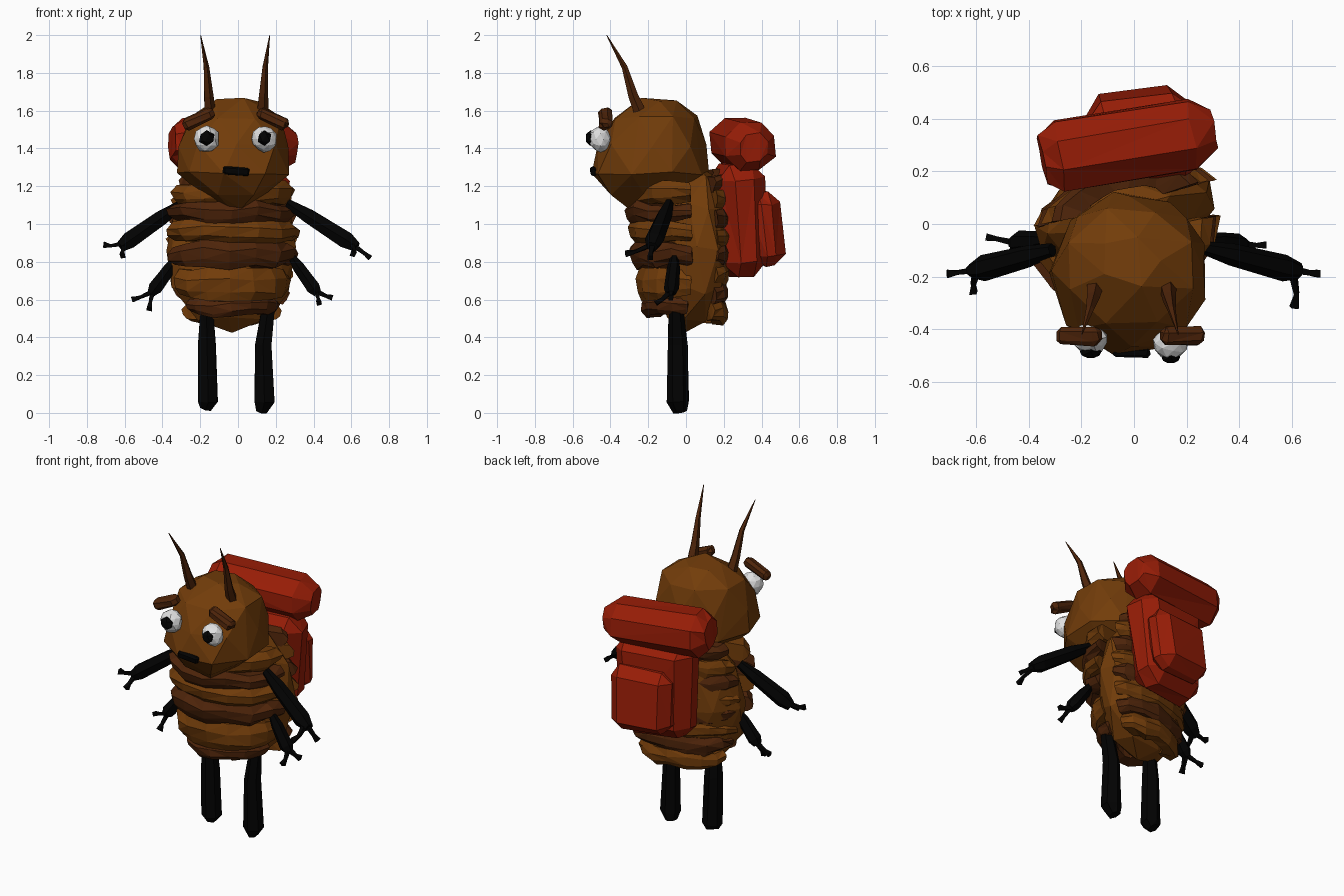
import bpy, bmesh, math, random
from mathutils import Vector, Matrix, Euler

random.seed(4)
if "Cube" in bpy.data.objects:
    bpy.data.objects.remove(bpy.data.objects["Cube"])


def material(name, rgb):
    m = bpy.data.materials.new(name)
    m.use_nodes = True
    m.diffuse_color = (*rgb, 1)
    m.node_tree.nodes["Principled BSDF"].inputs["Base Color"].default_value = (*rgb, 1)
    return m


BROWN = material("light brown", (0.17, 0.046, 0.003))
DARK = material("dark brown", (0.077, 0.018, 0.003))
RED = material("backpack red", (0.31, 0.012, 0.002))
BLACK = material("limb black", (0.0006, 0.0006, 0.0006))
WHITE = material("eye white", (0.75, 0.75, 0.75))
BODY_TURN = 15


def finish(name, bm, mat, jitter=0.0):
    for v in bm.verts:
        v.co += Vector([random.uniform(-jitter, jitter) for _ in range(3)])
    bmesh.ops.recalc_face_normals(bm, faces=bm.faces)
    me = bpy.data.meshes.new(name)
    bm.to_mesh(me)
    bm.free()
    me.materials.append(mat)
    ob = bpy.data.objects.new(name, me)
    bpy.context.collection.objects.link(ob)
    return ob


def place(loc, rot=(0, 0, 0), size=(1, 1, 1)):
    turn = Euler([math.radians(a) for a in rot]).to_matrix().to_4x4()
    return Matrix.Translation(loc) @ turn @ Matrix.Diagonal((*size, 1))


def ball(name, loc, radii, mat, rot=(0, 0, 0), detail=2, jitter=0.0):
    bm = bmesh.new()
    bmesh.ops.create_icosphere(bm, subdivisions=detail, radius=1, matrix=place(loc, rot, radii))
    return finish(name, bm, mat, jitter)


def boulder(name, x, rings, mat, jitter):
    """Faceted hull around stacked ellipses: height, y centre, radii, corners."""
    bm = bmesh.new()
    for k, (z, y, rx, ry, n) in enumerate(rings):
        for i in range(n):
            t = math.tau * (i + 0.5 * (k % 2)) / n
            noise = Vector([random.uniform(-jitter, jitter) for _ in range(3)])
            bm.verts.new(Vector((x + rx * math.cos(t), y + ry * math.sin(t), z)) + noise)
    hull = bmesh.ops.convex_hull(bm, input=bm.verts)
    bmesh.ops.delete(bm, geom=hull["geom_interior"], context='VERTS')
    return finish(name, bm, mat)


def loft(bm, rings):
    """Skin a list of closed rings and cap both ends."""
    loops = [[bm.verts.new(p) for p in ring] for ring in rings]
    n = len(loops[0])
    for a, b in zip(loops, loops[1:]):
        for i in range(n):
            j = (i + 1) % n
            bm.faces.new((a[i], a[j], b[j], b[i]))
    bm.faces.new(loops[0])
    bm.faces.new(loops[-1])


def add_tube(bm, path, radii, sides=6):
    """Faceted limb following a path."""
    pts = [Vector(p) for p in path]
    rings = []
    for k, p in enumerate(pts):
        d = (pts[min(k + 1, len(pts) - 1)] - pts[max(k - 1, 0)]).normalized()
        u = d.cross(Vector((0, 1, 0))).normalized()
        w = d.cross(u)
        rings.append([p + radii[k] * (u * math.cos(t) + w * math.sin(t))
                      for t in (math.tau * (i + 0.5) / sides for i in range(sides))])
    loft(bm, rings)


def tube(name, path, radii, mat, sides=6, jitter=0.0):
    bm = bmesh.new()
    add_tube(bm, path, radii, sides)
    bmesh.ops.triangulate(bm, faces=bm.faces)
    return finish(name, bm, mat, jitter)


def chunk(name, loc, size, mat, rot=(0, 0, 0), bevel=0.08, foot=1.0, jitter=0.0):
    """Box with chamfered edges, narrowed towards its foot."""
    bm = bmesh.new()
    bmesh.ops.create_cube(bm, size=1, matrix=Matrix.Diagonal((*size, 1)))
    for v in bm.verts:
        if v.co.z < 0:
            v.co.x *= foot
            v.co.y *= foot
    bmesh.ops.bevel(bm, geom=bm.edges[:], offset=bevel, segments=1, affect='EDGES')
    bmesh.ops.transform(bm, matrix=place(loc, rot), verts=bm.verts)
    bmesh.ops.triangulate(bm, faces=bm.faces)
    return finish(name, bm, mat, jitter)


def band(name, centre, rx, ry, height, facing, mat, steps=7):
    """Curved armour plate across the front (-1) or back (1)."""
    bm = bmesh.new()
    rings = []
    for k in range(steps + 1):
        t = math.pi * (0.03 + 0.94 * k / steps)
        h = height * (0.7 + 0.3 * math.sin(t)) * random.uniform(0.9, 1.15)
        lift = random.uniform(-0.012, 0.012)
        out = Vector((math.cos(t) * rx, facing * math.sin(t) * ry, 0))
        rings.append([out * s + Vector((0, 0, lift + z * h)) for s, z in
                      ((0.5, 0.5), (0.92, 0.5), (1.03, 0.15), (1.0, -0.25), (0.9, -0.5), (0.5, -0.5))])
    loft(bm, rings)
    bmesh.ops.transform(bm, matrix=place(centre, (0, 0, BODY_TURN)), verts=bm.verts)
    bmesh.ops.triangulate(bm, faces=bm.faces)
    return finish(name, bm, mat, 0.007)


# Body core and head
ball("body", (-0.035, 0.03, 0.87), (0.365, 0.19, 0.445), BROWN, (-4, 0, BODY_TURN), jitter=0.01)
boulder("head", -0.015, [(1.66, -0.14, 0.11, 0.10, 5), (1.565, -0.165, 0.25, 0.235, 8),
                         (1.42, -0.185, 0.29, 0.29, 8), (1.27, -0.19, 0.305, 0.315, 9),
                         (1.16, -0.23, 0.18, 0.185, 6), (1.09, -0.24, 0.04, 0.09, 4)], BROWN, 0.01)

# Alternating armour plates: height, half width, depth, thickness
front = [(1.16, 0.33, 0.25, 0.13), (1.06, 0.35, 0.275, 0.11), (0.96, 0.36, 0.26, 0.13),
         (0.84, 0.35, 0.25, 0.14), (0.69, 0.315, 0.22, 0.17), (0.56, 0.25, 0.195, 0.10)]
for i, (z, rx, ry, h) in enumerate(front):
    band(f"front_plate_{i + 1}", (-0.035, -0.035, z), rx, ry, h, -1, (BROWN, DARK)[i % 2])
for i in range(8):
    z = 1.22 - 0.098 * i
    rx = 0.35 * math.sqrt(1 - ((z - 0.9) / 0.56) ** 2)
    band(f"back_plate_{i + 1}", (-0.03, 0.065, z), rx, 0.145, 0.11, 1, (DARK, BROWN)[i % 2])

# Face
for side, x, y, pupil in (("right", -0.165, -0.435, 0.046), ("left", 0.14, -0.455, 0.04)):
    s = 1 if x > 0 else -1
    ball(f"{side}_eye", (x, y, 1.45), (0.068, 0.06, 0.07), WHITE, jitter=0.004)
    ball(f"{side}_pupil", (x, y - 0.051, 1.455), (pupil, 0.028, 0.042), BLACK, detail=1)
    chunk(f"{side}_brow", (x + s * 0.045, -0.425, 1.557), (0.175, 0.07, 0.062), DARK,
          (10, s * 24, 0), 0.018, jitter=0.005)
    tube(f"{side}_antenna", [(x * 0.9, -0.23, 1.56), (x * 0.95, -0.28, 1.68),
                             (x * 1.02, -0.325, 1.83), (x * 1.2, -0.42, 2.0)],
         (0.036, 0.027, 0.016, 0.002), DARK, 5)
chunk("mouth", (-0.01, -0.49, 1.28), (0.14, 0.035, 0.045), BLACK, (0, 3, 0), 0.01, jitter=0.003)

# Arms: shoulder, wrist, then two finger tips
arms = {
    "right_upper_arm": ((-0.31, -0.1, 1.1), (-0.62, -0.18, 0.88), (-0.71, -0.19, 0.89), (-0.61, -0.26, 0.83)),
    "left_upper_arm": ((0.26, -0.09, 1.11), (0.63, -0.18, 0.88), (0.70, -0.19, 0.82), (0.61, -0.32, 0.84)),
    "right_lower_arm": ((-0.32, -0.06, 0.82), (-0.46, -0.07, 0.63), (-0.56, -0.05, 0.60), (-0.47, -0.13, 0.55)),
    "left_lower_arm": ((0.28, -0.06, 0.83), (0.42, -0.08, 0.63), (0.50, -0.08, 0.61), (0.43, -0.16, 0.58)),
}
for name, points in arms.items():
    a, b, f1, f2 = map(Vector, points)
    w = 0.05 if "upper" in name else 0.041
    bm = bmesh.new()
    add_tube(bm, [a, a.lerp(b, 0.3), a.lerp(b, 0.85), b], (w * 0.5, w * 0.85, w, w * 0.6))
    for f in (f1, f2):
        add_tube(bm, [a.lerp(b, 0.93), b.lerp(f, 0.6), f], (0.018, 0.012, 0.02), 4)
    finish(name, bm, BLACK, 0.003)

# Legs
for name, xs, low in (("right_leg", (-0.165, -0.165, -0.16, -0.17), 0.025),
                      ("left_leg", (0.165, 0.135, 0.14, 0.125), 0.005)):
    tube(name, [(xs[0], -0.055, 0.58), (xs[1], -0.045, 0.36), (xs[2], -0.042, 0.06), (xs[3], -0.03, low)],
         (0.036, 0.052, 0.059, 0.035), BLACK, jitter=0.003)

# Backpack: main bag, rear pocket and bedroll
chunk("backpack_bag", (0.0, 0.28, 1.025), (0.51, 0.27, 0.60), RED, (3, 2, 9), 0.08, 0.88, 0.01)
chunk("backpack_pocket", (0.02, 0.41, 0.975), (0.40, 0.18, 0.39), RED, (6, 2, 8), 0.06, 0.95, 0.008)
tube("bedroll", [(-0.35, 0.245, 1.435), (-0.29, 0.26, 1.43), (0.22, 0.34, 1.41), (0.305, 0.355, 1.40)],
     (0.095, 0.142, 0.142, 0.08), RED, 8, 0.01)
